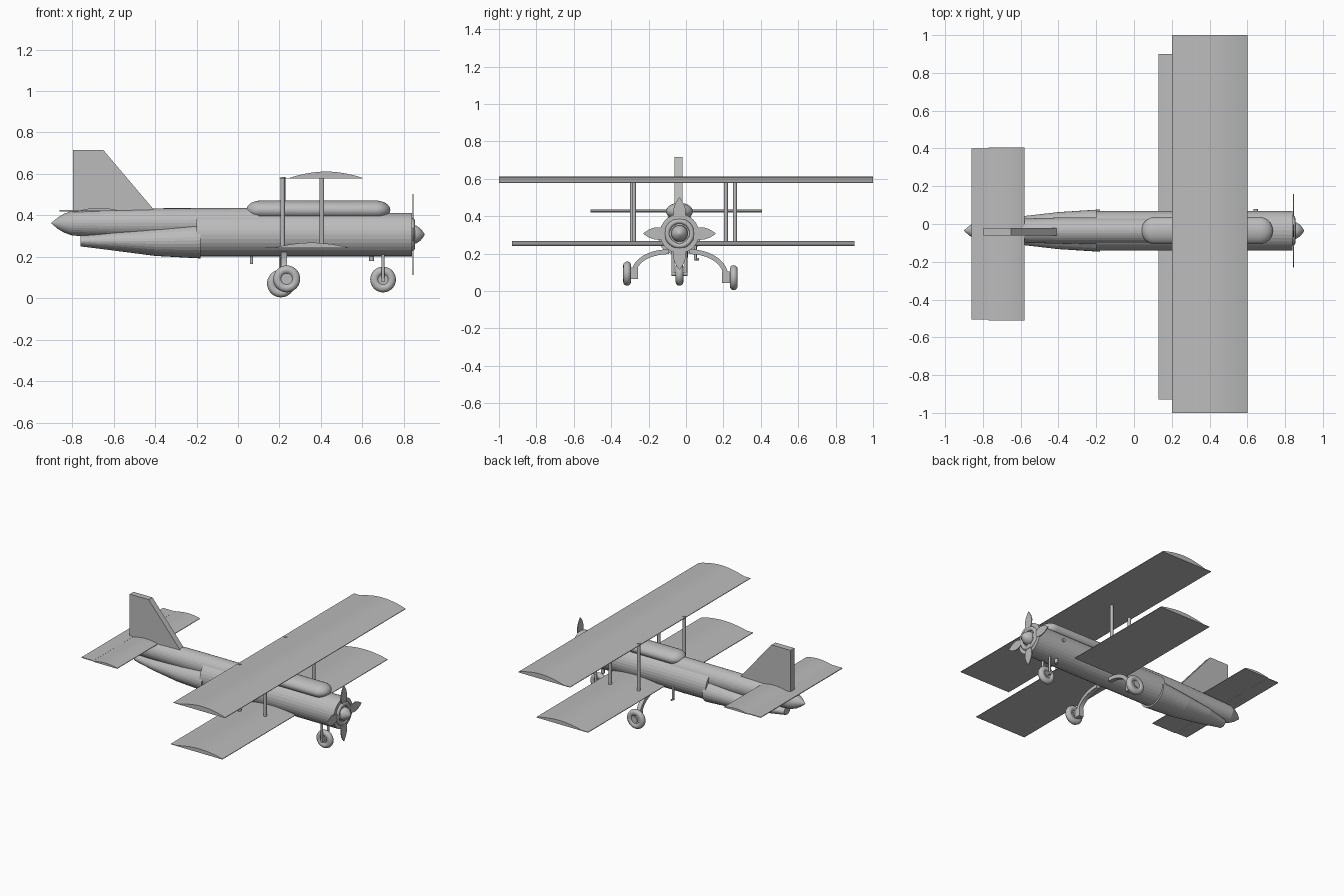
import bpy
import bmesh
import math
from mathutils import Matrix, Vector

cube = bpy.data.objects.get("Cube")
if cube:
    bpy.data.objects.remove(cube, do_unlink=True)

CY, CZ = -0.035, 0.307      # fuselage axis
grey = bpy.data.materials.new("plain grey")
grey.use_nodes = True
grey.diffuse_color = (0.5, 0.5, 0.5, 1)
grey.node_tree.nodes["Principled BSDF"].inputs["Base Color"].default_value = (0.5, 0.5, 0.5, 1)


def finish(name, bm, smooth=False):
    bmesh.ops.recalc_face_normals(bm, faces=bm.faces)
    mesh = bpy.data.meshes.new(name)
    bm.to_mesh(mesh)
    bm.free()
    mesh.materials.append(grey)
    obj = bpy.data.objects.new(name, mesh)
    bpy.context.collection.objects.link(obj)
    if smooth:
        bpy.ops.object.select_all(action='DESELECT')
        obj.select_set(True)
        bpy.context.view_layer.objects.active = obj
        bpy.ops.object.shade_smooth_by_angle(angle=math.radians(35))
    return obj


def bridge(bm, rings):
    n = len(rings[0])
    for a, b in zip(rings, rings[1:]):
        for i in range(n):
            j = (i + 1) % n
            bm.faces.new((a[i], a[j], b[j], b[i]))
    bm.faces.new(rings[0])
    bm.faces.new(rings[-1])


def loft(name, stations, sides=32, smooth=False):
    """Elliptical rings along x; each station is x, centre z, half width, half height."""
    bm = bmesh.new()
    rings = []
    for x, z, w, h in stations:
        rings.append([bm.verts.new((x, CY + w * math.cos(t), z + h * math.sin(t)))
                      for t in (2 * math.pi * i / sides for i in range(sides))])
    bridge(bm, rings)
    return finish(name, bm, smooth)


def extrude_y(name, profile, y0, y1, smooth=False):
    bm = bmesh.new()
    bridge(bm, [[bm.verts.new((x, y, z)) for x, z in profile] for y in (y0, y1)])
    return finish(name, bm, smooth)


def rod(name, a, b, r, sides=12):
    a, b = Vector(a), Vector(b)
    d = b - a
    m = Matrix.Translation((a + b) / 2) @ d.to_track_quat('Z', 'Y').to_matrix().to_4x4()
    bm = bmesh.new()
    bmesh.ops.create_cone(bm, cap_ends=True, segments=sides, radius1=r, radius2=r,
                          depth=d.length, matrix=m)
    return finish(name, bm, True)


def box(name, centre, size):
    bm = bmesh.new()
    bmesh.ops.create_cube(bm, size=1, matrix=Matrix.Translation(centre) @ Matrix.Diagonal((*size, 1)))
    return finish(name, bm)


def torus(name, centre, axis, major, minor, squash=1.0):
    rot = Vector(axis).to_track_quat('Z', 'Y').to_matrix().to_4x4()
    m = Matrix.Translation(centre) @ rot
    bm = bmesh.new()
    n, k = 32, 12
    v = []
    for i in range(n):
        a = 2 * math.pi * i / n
        for j in range(k):
            b = 2 * math.pi * j / k
            r = major + minor * math.cos(b)
            v.append(bm.verts.new(m @ Vector((r * math.cos(a), r * math.sin(a), squash * minor * math.sin(b)))))
    for i in range(n):
        for j in range(k):
            i2, j2 = (i + 1) % n, (j + 1) % k
            bm.faces.new((v[i * k + j], v[i2 * k + j], v[i2 * k + j2], v[i * k + j2]))
    return finish(name, bm, True)


# Fuselage
loft("fuselage", [(-0.2, CZ, 0.105, 0.105), (0.84, CZ, 0.105, 0.105)])
loft("tail_boom", [(-0.8, 0.362, 0.06, 0.06), (-0.58, 0.362, 0.064, 0.067),
                   (-0.36, 0.362, 0.07, 0.072), (0.1, 0.362, 0.07, 0.073)])
loft("rear_belly", [(-0.76, 0.276, 0.035, 0.026), (-0.6, 0.277, 0.075, 0.047),
                    (-0.4, 0.275, 0.098, 0.071), (-0.18, 0.28, 0.112, 0.088)])
loft("tail_cone", [(-0.9, 0.362, 0.002, 0.002), (-0.87, 0.362, 0.027, 0.027),
                   (-0.84, 0.362, 0.045, 0.045), (-0.8, 0.362, 0.06, 0.06)], smooth=True)

# Rounded upper hump
hump = []
for x0, start in ((0.11, 180), (0.665, 90)):
    for i in range(9):
        t = math.radians(start - i * 90 / 8)
        r = max(abs(math.sin(t)), 0.02)
        hump.append((x0 + 0.07 * math.cos(t), 0.425, 0.072 * r, 0.046 * r))
loft("upper_hump", hump, smooth=True)


# Wings: flat underside, arched top and a thin trailing flap
def wing(name, x0, x1, z, rise, y0, y1, flap, thick=0.004):
    span = x1 - x0 - flap
    top = [(x0 + flap + span * i / 14,
            z + thick + (rise - thick) * math.sin(math.pi * i / 14) ** 0.9) for i in range(15)]
    extrude_y(name, [(x0, z), (x1, z)] + top[::-1] + [(x0, z + thick)], y0, y1, True)


wing("upper_wing", 0.2, 0.6, 0.577, 0.034, -1, 1, 0.05)
wing("lower_wing", 0.13, 0.53, 0.241, 0.027, -0.93, 0.9, 0.05)
wing("tailplane", -0.77, -0.58, 0.42, 0.016, -0.51, 0.406, 0.01)
box("elevator", (-0.815, -0.052, 0.422), (0.092, 0.905, 0.005))
extrude_y("tail_fin", [(-0.797, 0.38), (-0.797, 0.715), (-0.65, 0.715), (-0.4, 0.42), (-0.4, 0.38)],
          -0.062, -0.02)

# Wing struts
for label, x, y in (("right_rear", 0.215, -0.288), ("right_front", 0.405, -0.278),
                    ("left_rear", 0.218, 0.213), ("left_front", 0.405, 0.262)):
    rod(label + "_strut", (x, y, 0.245), (x, y, 0.585), 0.011)

# Propeller and spinner
torus("nose_ring", (0.84, CY, CZ), (1, 0, 0), 0.066, 0.014)
loft("spinner", [(0.835, CZ, 0.045, 0.045), (0.86, CZ, 0.043, 0.043), (0.88, CZ, 0.03, 0.03),
                 (0.893, CZ, 0.014, 0.014), (0.9, CZ, 0.002, 0.002)], smooth=True)
half = [(0.02, 0.012), (0.07, 0.018), (0.1, 0.031), (0.13, 0.033), (0.16, 0.023), (0.18, 0.011)]
outline = half + [(0.195, 0)] + [(r, -w) for r, w in half[::-1]]
for k in range(4):
    m = Matrix.Translation((0.845, CY, CZ)) @ Matrix.Rotation(k * math.pi / 2, 4, 'X')
    blade = bmesh.new()
    bridge(blade, [[blade.verts.new(m @ Vector((x, w, r))) for r, w in outline]
                   for x in (-0.003, 0.003)])
    finish("propeller_blade", blade)


# Wheels
def wheel(name, x, y, z, r):
    torus(name + "_tyre", (x, y, z), (0, 1, 0), r - 0.021, 0.021)
    rod(name + "_hub", (x, y - 0.012, z), (x, y + 0.012, z), r - 0.03, 24)
    rod(name + "_cap", (x, y - 0.018, z), (x, y + 0.018, z), 0.02, 16)


wheel("nose_wheel", 0.7, CY, 0.09, 0.062)
wheel("right_wheel", 0.235, -0.315, 0.093, 0.065)
wheel("left_wheel", 0.207, 0.255, 0.071, 0.067)

# Nose fork
for s in (-1, 1):
    rod("nose_fork_leg", (0.7, CY + s * 0.034, 0.08), (0.7, CY + s * 0.034, 0.24), 0.008)
rod("nose_axle", (0.7, CY - 0.042, 0.09), (0.7, CY + 0.042, 0.09), 0.01)


# Arched main legs, each ending in an axle block
def arched_leg(name, x, y0, y1, z0, z1):
    bm = bmesh.new()
    rings = []
    s = 1 if y1 > y0 else -1
    for i in range(11):
        t = math.pi / 2 * i / 10
        c = Vector((x, y0 + (y1 - y0) * math.sin(t), z1 + (z0 - z1) * math.cos(t)))
        n = Vector((0, s * math.sin(t), math.cos(t))) * 0.013
        side = Vector((0.015, 0, 0))
        rings.append([bm.verts.new(p) for p in (c + n + side, c + n - side, c - n - side, c - n + side)])
    bridge(bm, rings)
    finish(name + "_leg", bm, True)
    box(name + "_axle_block", (x, y1, z1 - 0.005), (0.035, 0.042, 0.06))
    rod(name + "_axle", (x, y1, z1 - 0.01), (x, y1 + s * 0.05, z1 - 0.01), 0.012)


arched_leg("right", 0.222, -0.09, -0.277, 0.21, 0.1)
arched_leg("left", 0.215, 0.02, 0.213, 0.21, 0.078)

# Small belly probes
rod("rear_probe", (0.065, 0.05, 0.165), (0.065, 0.05, 0.26), 0.008)
rod("rear_probe_tip", (0.065, 0.045, 0.17), (0.065, 0.07, 0.17), 0.006)
rod("front_probe", (0.645, 0.0, 0.18), (0.645, 0.0, 0.23), 0.012)
rod("side_probe", (0.645, 0.04, 0.32), (0.645, 0.08, 0.32), 0.012)
